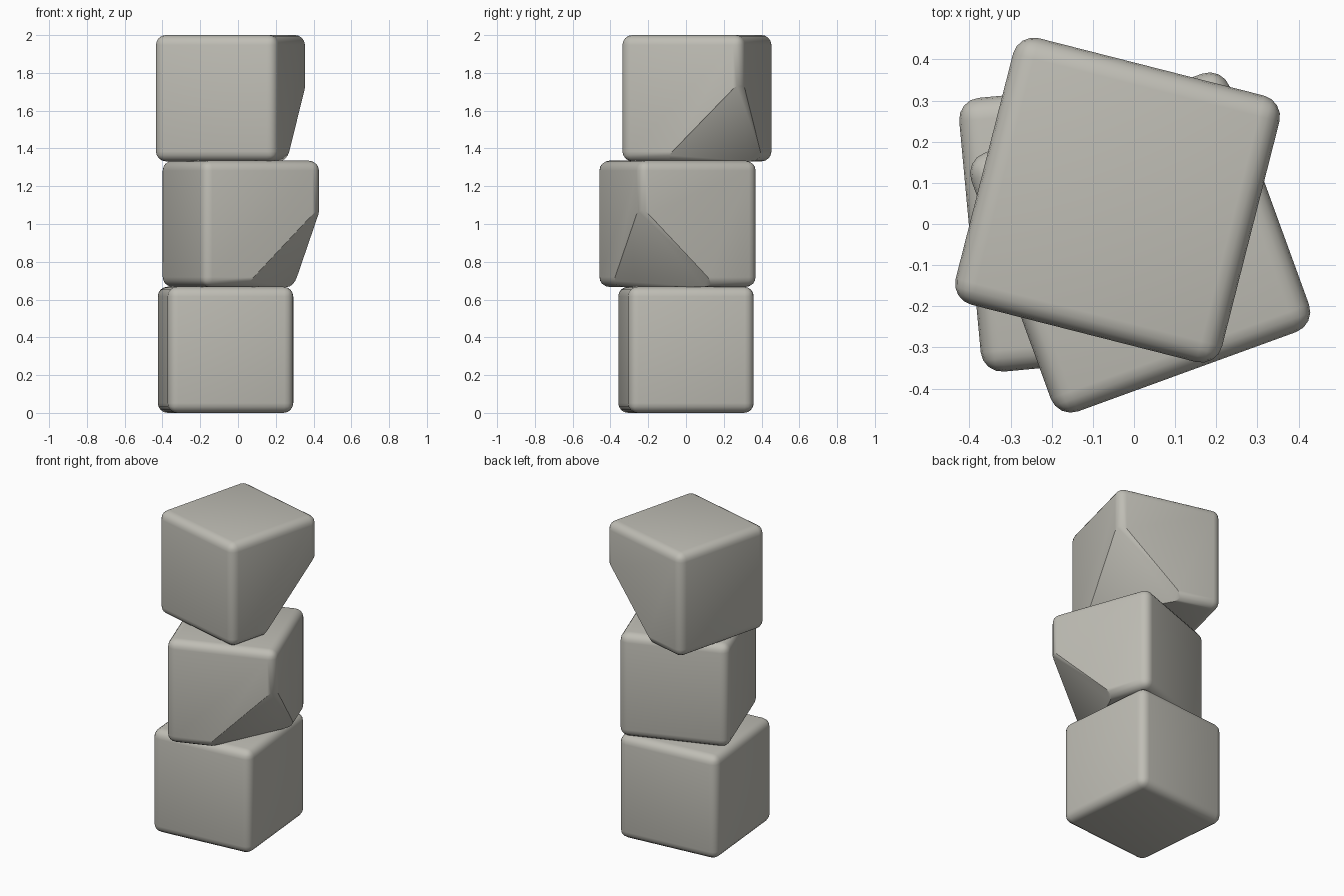
import bpy, bmesh, math
from mathutils import Vector

cube = bpy.data.objects.get("Cube")
if cube:
    bpy.data.objects.remove(cube, do_unlink=True)

SIZE = 0.668
ROUNDING = 0.052
CHIP = 0.435   # how far the broken corner reaches along each edge

# One stone grey for the whole stack
stone = bpy.data.materials.new("stone_grey")
stone.use_nodes = True
grey = (0.52, 0.51, 0.46, 1.0)
stone.diffuse_color = grey
bsdf = next(n for n in stone.node_tree.nodes if n.type == 'BSDF_PRINCIPLED')
bsdf.inputs["Base Color"].default_value = grey
bsdf.inputs["Roughness"].default_value = 0.8


def block(name, centre, angle, broken_corner=None):
    """Rounded cube, optionally with one corner sliced off."""
    bm = bmesh.new()
    bmesh.ops.create_cube(bm, size=SIZE)
    bmesh.ops.bevel(bm, geom=bm.edges[:], offset=ROUNDING, segments=4,
                    profile=0.5, affect='EDGES')
    if broken_corner:
        normal = Vector(broken_corner)
        corner = normal * SIZE / 2
        point = corner - Vector((normal.x * CHIP, 0, 0))
        geom = bm.verts[:] + bm.edges[:] + bm.faces[:]
        bmesh.ops.bisect_plane(bm, geom=geom, dist=1e-5, plane_co=point,
                               plane_no=normal.normalized(), clear_outer=True)
        rim = [e for e in bm.edges if e.is_boundary]
        bmesh.ops.contextual_create(bm, geom=rim)
    bmesh.ops.recalc_face_normals(bm, faces=bm.faces[:])
    mesh = bpy.data.meshes.new(name)
    bm.to_mesh(mesh)
    bm.free()
    mesh.materials.append(stone)
    obj = bpy.data.objects.new(name, mesh)
    bpy.context.collection.objects.link(obj)
    obj.location = centre
    obj.rotation_euler.z = math.radians(angle)
    bpy.ops.object.select_all(action='DESELECT')
    obj.select_set(True)
    bpy.context.view_layer.objects.active = obj
    bpy.ops.object.shade_smooth_by_angle(angle=math.radians(40))
    return obj


# Twisted stack of three blocks
block("bottom_block", (-0.066, 0.0, 0.334), 5.3)
block("middle_block", (0.015, -0.045, 1.001), 20, (1, -1, -1))
block("top_block", (-0.04, 0.058, 1.666), -14.3, (1, 1, -1))
